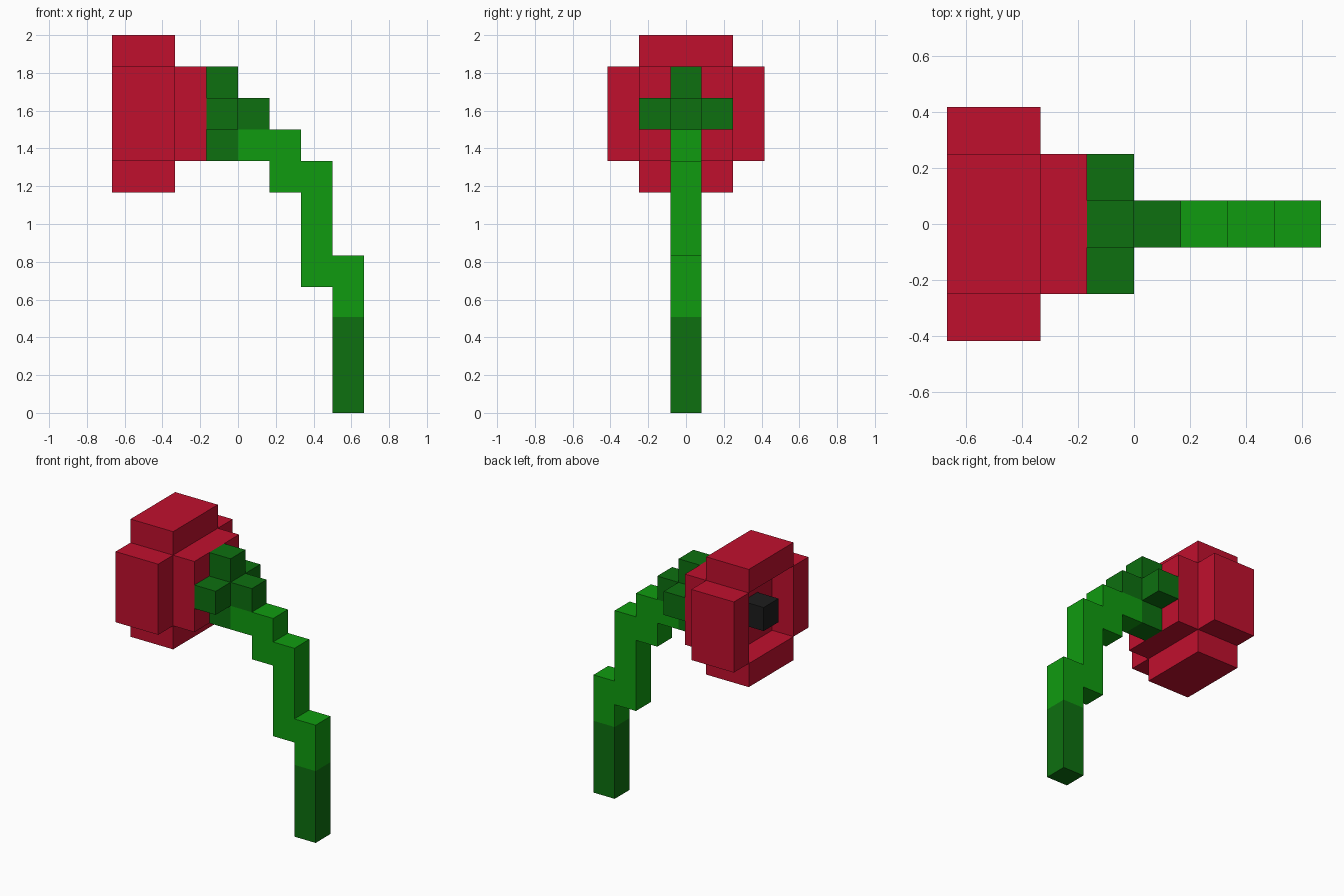
import bpy
import bmesh

U = 1 / 6  # one block of the model

cube = bpy.data.objects.get("Cube")
if cube:
    bpy.data.objects.remove(cube, do_unlink=True)


def material(name, rgb):
    mat = bpy.data.materials.new(name)
    mat.use_nodes = True
    mat.diffuse_color = (*rgb, 1)
    bsdf = next(n for n in mat.node_tree.nodes if n.type == 'BSDF_PRINCIPLED')
    bsdf.inputs["Base Color"].default_value = (*rgb, 1)
    return mat


RED = material("petal red", (0.53, 0.005, 0.027))
GREEN = material("stem green", (0.005, 0.33, 0.005))
DARK_GREEN = material("dark green", (0.004, 0.16, 0.005))
BLACK = material("stamen black", (0.012, 0.012, 0.012))


def prism(name, profile, y0, y1, mat):
    """Extrude an x-z outline, given in blocks, from y0 to y1."""
    bm = bmesh.new()
    face = bm.faces.new([bm.verts.new((x * U, y0 * U, z * U)) for x, z in profile])
    new = bmesh.ops.extrude_face_region(bm, geom=[face])["geom"]
    verts = [v for v in new if isinstance(v, bmesh.types.BMVert)]
    bmesh.ops.translate(bm, verts=verts, vec=(0, (y1 - y0) * U, 0))
    bmesh.ops.recalc_face_normals(bm, faces=bm.faces)
    mesh = bpy.data.meshes.new(name)
    bm.to_mesh(mesh)
    bm.free()
    mesh.materials.append(mat)
    obj = bpy.data.objects.new(name, mesh)
    bpy.context.collection.objects.link(obj)
    return obj


def box(name, x, y, z, mat):
    (x0, x1), (z0, z1) = x, z
    return prism(name, [(x0, z0), (x1, z0), (x1, z1), (x0, z1)], *y, mat)


# Flower head: four petals around a shallow cup
petal_x = (-4, -2)
box("top_petal", petal_x, (-1.5, 1.5), (11, 12), RED)
box("bottom_petal", petal_x, (-1.5, 1.5), (7, 8), RED)
box("front_petal", petal_x, (-2.5, -1.5), (8, 11), RED)
box("back_petal", petal_x, (1.5, 2.5), (8, 11), RED)
box("flower_cup", (-3, -1), (-1.5, 1.5), (8, 11), RED)
box("stamen", (-4, -3), (-0.5, 0.5), (9, 10), BLACK)

# Calyx: a cross of leaves behind the cup
box("calyx_core", (-1, 1), (-0.5, 0.5), (9, 10), DARK_GREEN)
box("calyx_top", (-1, 0), (-0.5, 0.5), (10, 11), DARK_GREEN)
box("calyx_bottom", (-1, 0), (-0.5, 0.5), (8, 9), DARK_GREEN)
box("calyx_front", (-1, 0), (-1.5, -0.5), (9, 10), DARK_GREEN)
box("calyx_back", (-1, 0), (0.5, 1.5), (9, 10), DARK_GREEN)

# Stepped stem and its darker foot
FOOT = 3.05
steps = [(0, 9), (0, 8), (1, 8), (1, 7), (2, 7), (2, 4), (3, 4), (3, FOOT),
         (4, FOOT), (4, 5), (3, 5), (3, 8), (2, 8), (2, 9)]
prism("stem", steps, -0.5, 0.5, GREEN)
box("stem_foot", (3, 4), (-0.5, 0.5), (0, FOOT), DARK_GREEN)
